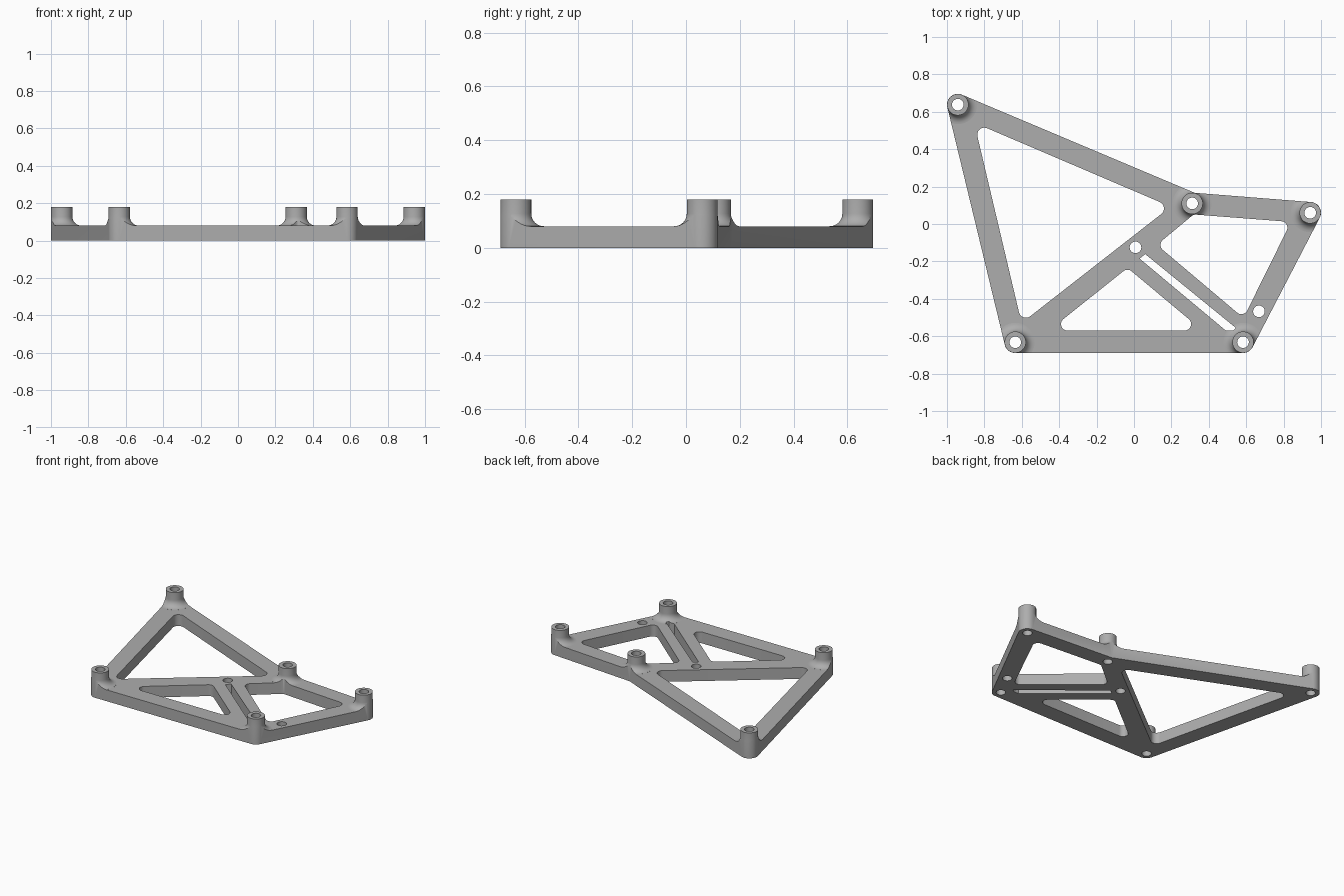
import bpy, bmesh, math
from mathutils import Vector

if "Cube" in bpy.data.objects:
    bpy.data.objects.remove(bpy.data.objects["Cube"], do_unlink=True)

PLATE_TOP, BOSS_TOP = 0.08, 0.18
BOSS_R, HOLE_R, FILLET = 0.057, 0.031, 0.047
# Boss centres, counter-clockwise around the frame
BOSSES = [(-0.635, -0.632), (0.583, -0.632), (0.942, 0.06), (0.311, 0.11), (-0.942, 0.638)]
PIN_HOLES = [(0.008, -0.125), (0.668, -0.467)]
# Rounding centres of the openings
OPENINGS = [
    ([(-0.80, 0.477), (-0.578, -0.463), (0.122, 0.083)], 0.038),
    ([(-0.355, -0.535), (0.27, -0.535), (-0.035, -0.28)], 0.035),
    ([(0.177, -0.112), (0.574, -0.447), (0.785, -0.02), (0.33, 0.015)], 0.035),
]
SLOT = [(0.03, -0.185), (0.49, -0.569), (0.53, -0.569), (0.545, -0.556), (0.06, -0.161)]


def rounded(centres, r, steps=12):
    """Offset a counter-clockwise polygon: arcs at convex corners, mitres at concave ones."""
    pts = []
    for i, c in enumerate(centres):
        c = Vector(c)
        d1 = (c - Vector(centres[i - 1])).normalized()
        d2 = (Vector(centres[(i + 1) % len(centres)]) - c).normalized()
        n1, n2 = Vector((d1.y, -d1.x)), Vector((d2.y, -d2.x))
        turn = math.atan2(d1.x * d2.y - d1.y * d2.x, d1.dot(d2))
        if turn < 0:
            pts.append(c + (n1 + n2) * r / (1 + n1.dot(n2)))
            continue
        start = math.atan2(n1.y, n1.x)
        for k in range(steps + 1):
            a = start + turn * k / steps
            pts.append(c + Vector((math.cos(a), math.sin(a))) * r)
    return pts


def circle(c, r, n=40):
    return [(c[0] + r * math.cos(math.tau * k / n), c[1] + r * math.sin(math.tau * k / n))
            for k in range(n)]


def prism(bm, pts, z0, z1):
    low = [bm.verts.new((p[0], p[1], z0)) for p in pts]
    high = [bm.verts.new((p[0], p[1], z1)) for p in pts]
    bm.faces.new(low[::-1])
    bm.faces.new(high)
    for i in range(len(pts)):
        j = (i + 1) % len(pts)
        bm.faces.new((low[i], low[j], high[j], high[i]))


def lathe(bm, c, profile, n=64):
    rings = [[bm.verts.new((x, y, z)) for x, y in circle(c, r, n)] for r, z in profile]
    bm.faces.new(rings[0][::-1])
    bm.faces.new(rings[-1])
    for a, b in zip(rings, rings[1:]):
        for i in range(n):
            j = (i + 1) % n
            bm.faces.new((a[i], a[j], b[j], b[i]))


def make(name, bm):
    mesh = bpy.data.meshes.new(name)
    bmesh.ops.recalc_face_normals(bm, faces=bm.faces)
    bm.to_mesh(mesh)
    bm.free()
    ob = bpy.data.objects.new(name, mesh)
    bpy.context.collection.objects.link(ob)
    return ob


# Slab that the outline is trimmed from
bm = bmesh.new()
prism(bm, [(-1.1, -0.8), (1.1, -0.8), (1.1, 0.8), (-1.1, 0.8)], 0, PLATE_TOP)
frame = make("mounting_frame", bm)

# Bosses with a filleted foot
bm = bmesh.new()
foot = [(BOSS_R + FILLET, 0.03)]
for k in range(9):
    a = math.pi / 2 * k / 8
    foot.append((BOSS_R + FILLET * (1 - math.sin(a)),
                 PLATE_TOP + 0.0002 + FILLET * (1 - math.cos(a))))
foot.append((BOSS_R, BOSS_TOP))
for c in BOSSES:
    lathe(bm, c, foot)
bosses = make("boss_helper", bm)

# Outer outline
bm = bmesh.new()
prism(bm, rounded(BOSSES, BOSS_R + 0.0006, 24), -0.1, 0.3)
outline = make("outline_helper", bm)

# Openings, slot and screw holes
bm = bmesh.new()
for centres, r in OPENINGS:
    prism(bm, rounded(centres, r), -0.1, 0.3)
prism(bm, SLOT, -0.1, 0.3)
for c in BOSSES + PIN_HOLES:
    prism(bm, circle(c, HOLE_R), -0.1, 0.3)
cutters = make("cutter_helper", bm)

for helper, op in ((bosses, "UNION"), (outline, "INTERSECT"), (cutters, "DIFFERENCE")):
    helper.hide_render = True
    mod = frame.modifiers.new(op.lower(), "BOOLEAN")
    mod.object, mod.operation, mod.solver = helper, op, "EXACT"

bpy.context.view_layer.objects.active = frame
for ob in bpy.context.selected_objects:
    ob.select_set(False)
frame.select_set(True)
for mod in list(frame.modifiers):
    bpy.ops.object.modifier_apply(modifier=mod.name)
for helper in (bosses, outline, cutters):
    bpy.data.objects.remove(helper, do_unlink=True)

# Single grey finish
grey = bpy.data.materials.new("plain_grey")
grey.use_nodes = True
colour = (0.42, 0.42, 0.42, 1)
grey.diffuse_color = colour
grey.node_tree.nodes["Principled BSDF"].inputs["Base Color"].default_value = colour
frame.data.materials.clear()
frame.data.materials.append(grey)
bpy.ops.object.shade_smooth_by_angle(angle=math.radians(30))
